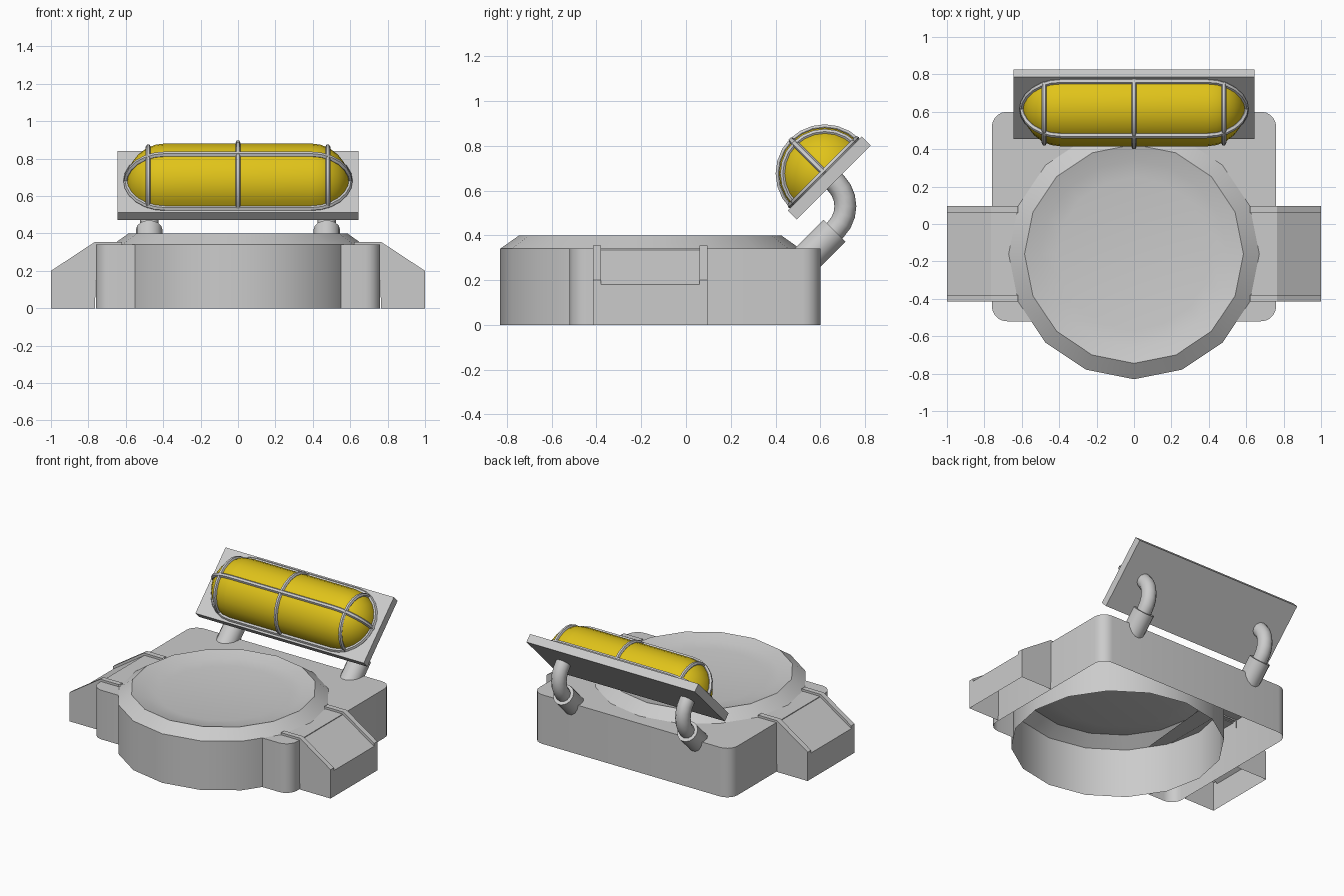
import bpy, bmesh
from math import sin, cos, pi, radians, sqrt
from mathutils import Vector, Matrix

if "Cube" in bpy.data.objects:
    bpy.data.objects.remove(bpy.data.objects["Cube"])


def finish(ob, mat=None, matrix=None, angle=32):
    """Place an object, colour it and smooth its shallow edges."""
    if matrix:
        ob.matrix_world = matrix
    if mat:
        ob.data.materials.append(mat)
    bpy.ops.object.select_all(action='DESELECT')
    ob.select_set(True)
    bpy.context.view_layer.objects.active = ob
    if ob.type == 'CURVE':
        bpy.ops.object.convert(target='MESH')
    bpy.ops.object.shade_smooth_by_angle(angle=radians(angle))
    return bpy.context.object


def mesh_object(name, bm):
    bmesh.ops.remove_doubles(bm, verts=bm.verts, dist=1e-5)
    bmesh.ops.recalc_face_normals(bm, faces=bm.faces)
    me = bpy.data.meshes.new(name)
    bm.to_mesh(me)
    bm.free()
    ob = bpy.data.objects.new(name, me)
    bpy.context.collection.objects.link(ob)
    return ob


def loft(name, rings, closed=False, cap_end=False):
    """Skin consecutive rings of points with quads."""
    bm = bmesh.new()
    rows = [[bm.verts.new(p) for p in r] for r in rings]
    n = len(rows[0])
    for a, b in zip(rows, rows[1:]):
        for i in range(n if closed else n - 1):
            j = (i + 1) % n
            bm.faces.new((a[i], a[j], b[j], b[i]))
    if cap_end:
        bm.faces.new(rows[-1])
    return mesh_object(name, bm)


def tube(name, pts, radius, res, cyclic=False, matrix=None):
    """Round bar along a path."""
    cu = bpy.data.curves.new(name, 'CURVE')
    cu.dimensions = '3D'
    cu.bevel_depth = radius
    cu.bevel_resolution = res
    cu.use_fill_caps = True
    sp = cu.splines.new('POLY')
    sp.points.add(len(pts) - 1)
    for p, co in zip(sp.points, pts):
        p.co = (*co, 1)
    sp.use_cyclic_u = cyclic
    ob = bpy.data.objects.new(name, cu)
    bpy.context.collection.objects.link(ob)
    return finish(ob, matrix=matrix, angle=50)


yellow = bpy.data.materials.new("lamp_yellow")
yellow.diffuse_color = (0.75, 0.55, 0.01, 1)
yellow.use_nodes = True
yellow.node_tree.nodes["Principled BSDF"].inputs["Base Color"].default_value = yellow.diffuse_color

# Round drum with a dished top, open underneath
CY, R, SIDES = -0.16, 0.67, 16
profile = [(R, 0), (R, 0.34), (0.585, 0.40), (0.50, 0.375), (0.41, 0.362)]
ang = [2 * pi * i / SIDES for i in range(SIDES)]
finish(loft("round_drum",
            [[(r * cos(a), CY + r * sin(a), z) for a in ang] for r, z in profile],
            closed=True, cap_end=True))

# Rounded housing wrapped around the drum, open underneath
W, FRONT, BACK, CR, TOP = 0.76, -0.52, 0.60, 0.08, 0.34
outer = [(0.55, FRONT)]
for cx, cy, start in ((W - CR, FRONT + CR, -90), (W - CR, BACK - CR, 0),
                      (CR - W, BACK - CR, 90), (CR - W, FRONT + CR, 180)):
    for k in range(6):
        a = radians(start + 18 * k)
        outer.append((cx + CR * cos(a), cy + CR * sin(a)))
outer.append((-0.55, FRONT))
inner = [(R * cos(radians(d / 2)), CY + R * sin(radians(d / 2)))
         for d in range(405, -46, -45)]
bm = bmesh.new()
top = [bm.verts.new((x, y, TOP)) for x, y in outer + inner]
low = [bm.verts.new((x, y, 0)) for x, y in outer]
bm.faces.new(top)
for i in range(len(outer) - 1):
    bm.faces.new((low[i], low[i + 1], top[i + 1], top[i]))
bmesh.ops.triangulate(bm, faces=[f for f in bm.faces if len(f.verts) > 4])
finish(mesh_object("housing", bm))

# Sloping side arms with raised edge rails
for s, side in ((1, "right"), (-1, "left")):
    rings = []
    for x, z, bottom in ((0.62, 0.355, 0.33), (0.755, 0.355, 0.33),
                         (0.765, 0.355, 0), (1.0, 0.20, 0)):
        section = [(-0.415, bottom), (-0.415, z), (-0.38, z), (-0.38, z - 0.02),
                   (0.06, z - 0.02), (0.06, z), (0.097, z), (0.097, bottom)]
        rings.append([(s * x, y, h) for y, h in section])
    finish(loft(side + "_arm", rings, cap_end=True))

# Lamp frame: local z points forward and up out of the plate
tilt = Matrix.Translation((0, 0.62, 0.676)) @ Matrix.Rotation(radians(45), 4, 'X')

# Backing plate
bm = bmesh.new()
bmesh.ops.create_cube(bm, size=1)
bmesh.ops.scale(bm, vec=(1.29, 0.467, 0.057), verts=bm.verts)
bmesh.ops.translate(bm, vec=(0, 0, -0.0285), verts=bm.verts)
finish(mesh_object("lamp_plate", bm), matrix=tilt)

# Half-capsule lens
LR, LX = 0.205, 0.39
ends = [(LX + LR * sin(radians(15 * k)), LR * cos(radians(15 * k))) for k in range(7)]
stations = [(-x, r) for x, r in reversed(ends)] + ends
finish(loft("lamp_lens",
            [[(x, r * cos(pi * k / 12), r * sin(pi * k / 12)) for k in range(13)]
             for x, r in stations]), yellow, tilt)

# Cage: base loop, ridge bar and three hoops
CAGE, BAR = LR + 0.003, 0.015
arc = [radians(-90 + 15 * k) for k in range(13)]
loop = [(LX + CAGE * cos(a), CAGE * sin(a), 0.008) for a in arc]
loop += [(-x, -y, z) for x, y, z in loop]
tube("cage_loop", loop, BAR, 1, cyclic=True, matrix=tilt)
ridge = [(LX + CAGE * cos(a), 0, CAGE * sin(a)) for a in arc[6:]]
ridge += [(-x, y, z) for x, y, z in reversed(ridge)]
tube("cage_ridge", ridge, BAR, 1, matrix=tilt)
for x in (-0.48, 0, 0.48):
    r = sqrt(CAGE ** 2 - max(0, abs(x) - LX) ** 2)
    tube("cage_hoop", [(x, r * sin(a), r * cos(a)) for a in arc], BAR * 0.9, 1,
         matrix=tilt)

# Bent pipes and their sockets
for x in (-0.475, 0.475):
    bend = [(x, 0.565 + 0.147 * cos(radians(a)), 0.53 + 0.147 * sin(radians(a)))
            for a in range(-45, 46, 15)]
    tube("bent_pipe", [(x, 0.62, 0.377)] + bend + [(x, 0.65, 0.653)], 0.049, 4)
    tube("pipe_socket", [(x, 0.52, 0.277), (x, 0.663, 0.42)], 0.071, 5)
